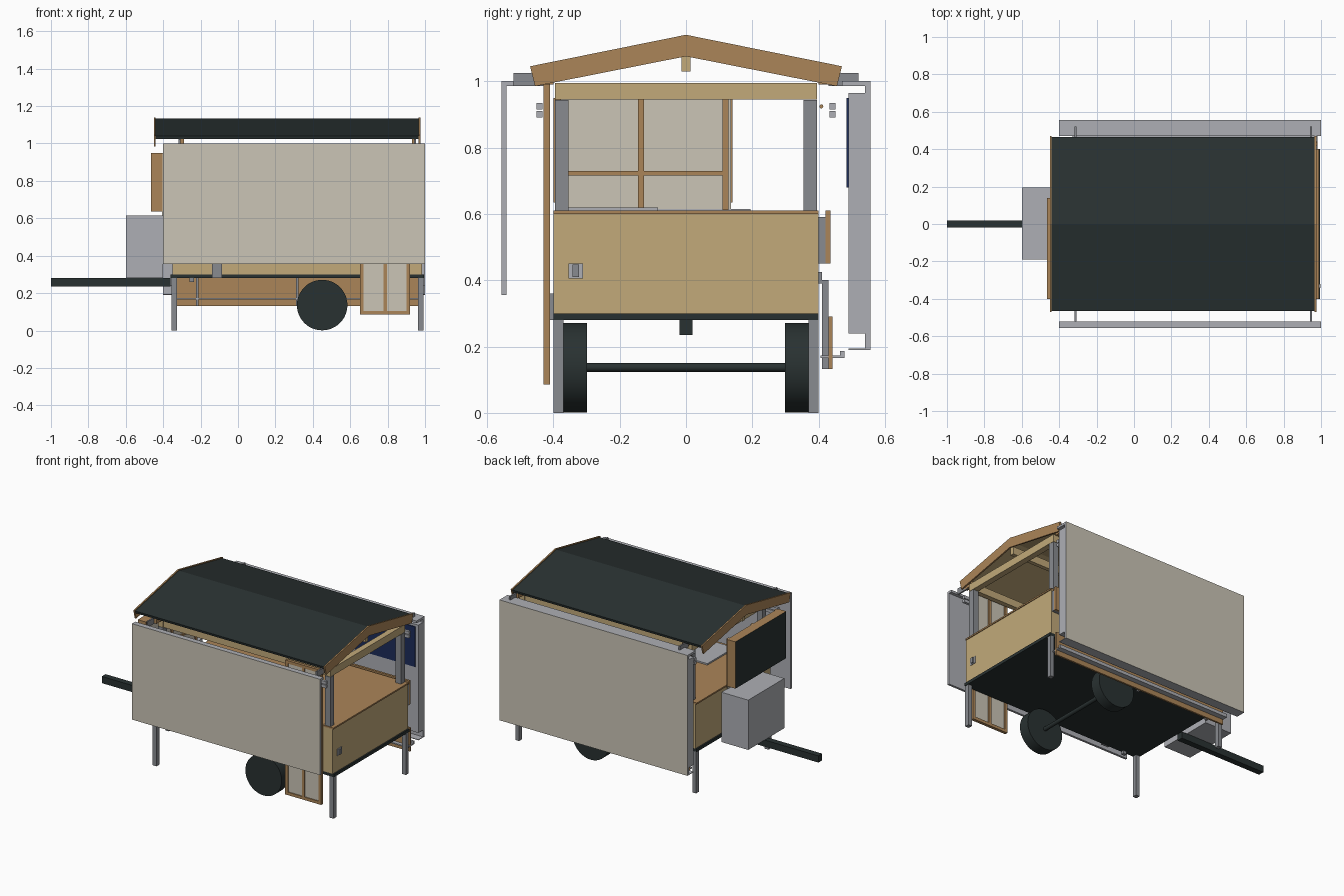
import bpy, bmesh, math
from mathutils import Vector

if "Cube" in bpy.data.objects:
    bpy.data.objects.remove(bpy.data.objects["Cube"])


def make_mat(name, r, g, b):
    m = bpy.data.materials.new(name)
    m.use_nodes = True
    m.diffuse_color = (r, g, b, 1)
    bsdf = next(n for n in m.node_tree.nodes if n.type == 'BSDF_PRINCIPLED')
    bsdf.inputs["Base Color"].default_value = (r, g, b, 1)
    return m


beige = make_mat("beige panel", .60, .56, .47)
brown = make_mat("brown wood", .41, .235, .098)
tan = make_mat("tan wood", .54, .40, .195)
light = make_mat("light grey metal", .42, .43, .46)
steel = make_mat("steel grey", .25, .26, .28)
dark = make_mat("dark slate", .022, .031, .031)
blue = make_mat("dark blue", .012, .025, .10)


def finish(name, bm, mat, accent=None, facing=None):
    """Store the mesh; faces turned towards `facing` get the accent colour."""
    bmesh.ops.recalc_face_normals(bm, faces=bm.faces)
    me = bpy.data.meshes.new(name)
    me.materials.append(mat)
    if accent:
        me.materials.append(accent)
        for f in bm.faces:
            f.material_index = int(f.normal.dot(Vector(facing)) > .7)
    bm.to_mesh(me)
    bm.free()
    ob = bpy.data.objects.new(name, me)
    bpy.context.collection.objects.link(ob)
    return ob


def box(name, x, y, z, mat, accent=None, facing=None):
    """Block given by its (min, max) range on each axis."""
    bm = bmesh.new()
    bmesh.ops.create_cube(bm, size=1)
    for v in bm.verts:
        for i, (lo, hi) in enumerate((x, y, z)):
            v.co[i] = lo if v.co[i] < 0 else hi
    return finish(name, bm, mat, accent, facing)


def pair(name, x, y, z, mat):
    """The same block on the front and the back side."""
    box("back_" + name, x, y, z, mat)
    box("front_" + name, x, (-y[1], -y[0]), z, mat)


def extrude_x(name, outline, x, mat, accent=None, facing=None):
    """Outline in (y, z), swept between two x positions."""
    bm = bmesh.new()
    face = bm.faces.new([bm.verts.new((x[0], y, z)) for y, z in outline])
    res = bmesh.ops.extrude_face_region(bm, geom=[face])
    moved = [v for v in res["geom"] if isinstance(v, bmesh.types.BMVert)]
    bmesh.ops.translate(bm, verts=moved, vec=(x[1] - x[0], 0, 0))
    return finish(name, bm, mat, accent, facing)


def cylinder(name, x, y, z, radius, length, mat, axis='X', sides=48):
    bm = bmesh.new()
    bmesh.ops.create_cone(bm, cap_ends=True, segments=sides, radius1=radius,
                          radius2=radius, depth=length)
    ob = finish(name, bm, mat)
    ob.location = (x, y, z)
    ob.rotation_euler = (math.pi / 2, 0, 0) if axis == 'Y' else (0, math.pi / 2, 0)
    bpy.ops.object.select_all(action='DESELECT')
    ob.select_set(True)
    bpy.context.view_layer.objects.active = ob
    bpy.ops.object.shade_smooth_by_angle(angle=math.radians(40))
    return ob


# Chassis, drawbar, wheels and legs
box("chassis", (-.36, .995), (-.40, .40), (.28, .30), dark)
box("drawbar", (-1, -.36), (-.02, .02), (.235, .28), dark)
cylinder("axle", .45, 0, .137, .013, .64, dark, 'Y', 16)
for side, s in (("front", -1), ("back", 1)):
    cylinder(side + "_wheel", .45, s * .335, .136, .135, .073, dark, 'Y')
for end, x in (("right", -.355), ("left", .963)):
    pair(end + "_leg", (x, x + .028), (.37, .40), (0, .28), steel)

# Body and counter
box("body", (-.35, .985), (-.40, .40), (.30, .60), tan)
box("counter", (-.36, .99), (-.40, .40), (.60, .61), brown)
box("counter_sheet", (-.1, .65), (-.37, -.085), (.61, .62), light)
box("storage_box", (-.60, -.40), (-.19, .195), (.28, .615), light)

# Latches on the walls
box("end_latch_plate", (.985, .99), (-.355, -.31), (.405, .45), light)
box("end_latch_handle", (.99, .998), (-.342, -.322), (.41, .447), steel)
box("front_latch", (-.14, -.085), (-.412, -.40), (.28, .36), steel)
box("front_hook", (-.26, -.235), (-.40, -.38), (.26, .28), steel)

# Posts and beams carrying the roof
for end, x in (("right", -.32), ("left", .925)):
    pair(end + "_post", (x, x + .04), (.355, .395), (.61, .943), steel)
    box(end + "_cross_beam", (x, x + .04), (-.395, .395), (.945, .995), tan)
for end, x in (("right", -.31), ("left", .93)):
    pair(end + "_rafter_block", (x, x + .022), (.40, .455), (.99, 1.035), brown)
for end, x in (("right", -.318), ("left", .942)):
    pair(end + "_bracket", (x, x + .01), (.43, .52), (.985, 1.025), steel)
pair("side_beam", (-.32, .965), (.36, .393), (.945, .994), tan)
box("ridge_beam", (-.43, .96), (-.013, .013), (1.03, 1.08), tan)

# Pitched roof with gable boards
extrude_x("roof", [(-.465, 1.04), (0, 1.134), (.465, 1.04),
                   (.462, 1.025), (0, 1.118), (-.462, 1.025)],
          (-.44, .966), dark, tan, (0, 0, -1))
gable = [(-.47, 1.045), (0, 1.14), (.47, 1.045),
         (.455, .985), (0, 1.075), (-.455, .985)]
extrude_x("right_gable_board", gable, (-.45, -.44), brown)
extrude_x("left_gable_board", gable, (.966, .976), brown)

# Front awning panel
box("front_panel", (-.40, 1), (-.556, -.541), (.355, 1), light, beige, (0, -1, 0))
box("front_panel_lip", (-.40, 1), (-.541, -.52), (.985, 1), light)

# Back panel: outer skin, inner core, lips and display plate
box("back_panel", (-.40, 1), (.54, .556), (.19, 1), light, beige, (0, 1, 0))
box("back_panel_core", (-.40, 1), (.49, .54), (.24, .965), light)
box("back_panel_top_lip", (-.40, 1), (.47, .54), (.985, 1), light)
box("back_panel_bottom_lip", (-.40, 1), (.49, .54), (.19, .194), light)
box("display_plate", (-.37, .98), (.484, .49), (.68, .95), blue)

# Paired rails and a pole along the sides
for z in (.89, .915):
    pair("rail", (-.38, .97), (.432, .45), (z, z + .02), light)
cylinder("hanging_pole", .3, .408, .924, .006, 1.25, brown, sides=12)

# Folded shelf boards and tray at the back
box("upper_shelf_mount", (-.33, .98), (.40, .42), (.45, .59), steel)
box("upper_shelf_board", (-.33, .98), (.42, .435), (.45, .61), brown)
box("lower_shelf_board", (-.33, .98), (.43, .442), (.132, .29), brown)
box("tray", (-.33, .98), (.405, .478), (.165, .173), light)
box("tray_lip", (-.33, .98), (.465, .478), (.173, .187), light)
for x in (-.225, .31):
    box("shelf_support", (x, x + .014), (.41, .43), (.132, .40), steel)
    box("shelf_support_foot", (x, x + .014), (.40, .41), (.39, .425), steel)

# Tall door leaning on the front side
door_y = (-.43, -.41)
for x in (.652, .777, .90):
    box("door_stile", (x, x + .02), door_y, (.085, .99), brown)
for z in (.085, .53, .97):
    box("door_rail", (.652, .92), door_y, (z, z + .02), brown)
box("door_pane", (.66, .91), (-.424, -.416), (.09, .98), beige)

# Wall cabinet at the right end with a paned inner side
box("cabinet", (-.466, -.405), (-.40, .14), (.635, .95), brown, dark, (-1, 0, 0))
box("cabinet_pane", (-.405, -.40), (-.395, .135), (.612, .948), beige)
for y in (-.395, -.145, .11):
    box("cabinet_mullion", (-.40, -.392), (y, y + .018), (.612, .948), brown)
box("cabinet_crossbar", (-.40, -.392), (-.395, .128), (.715, .73), brown)
